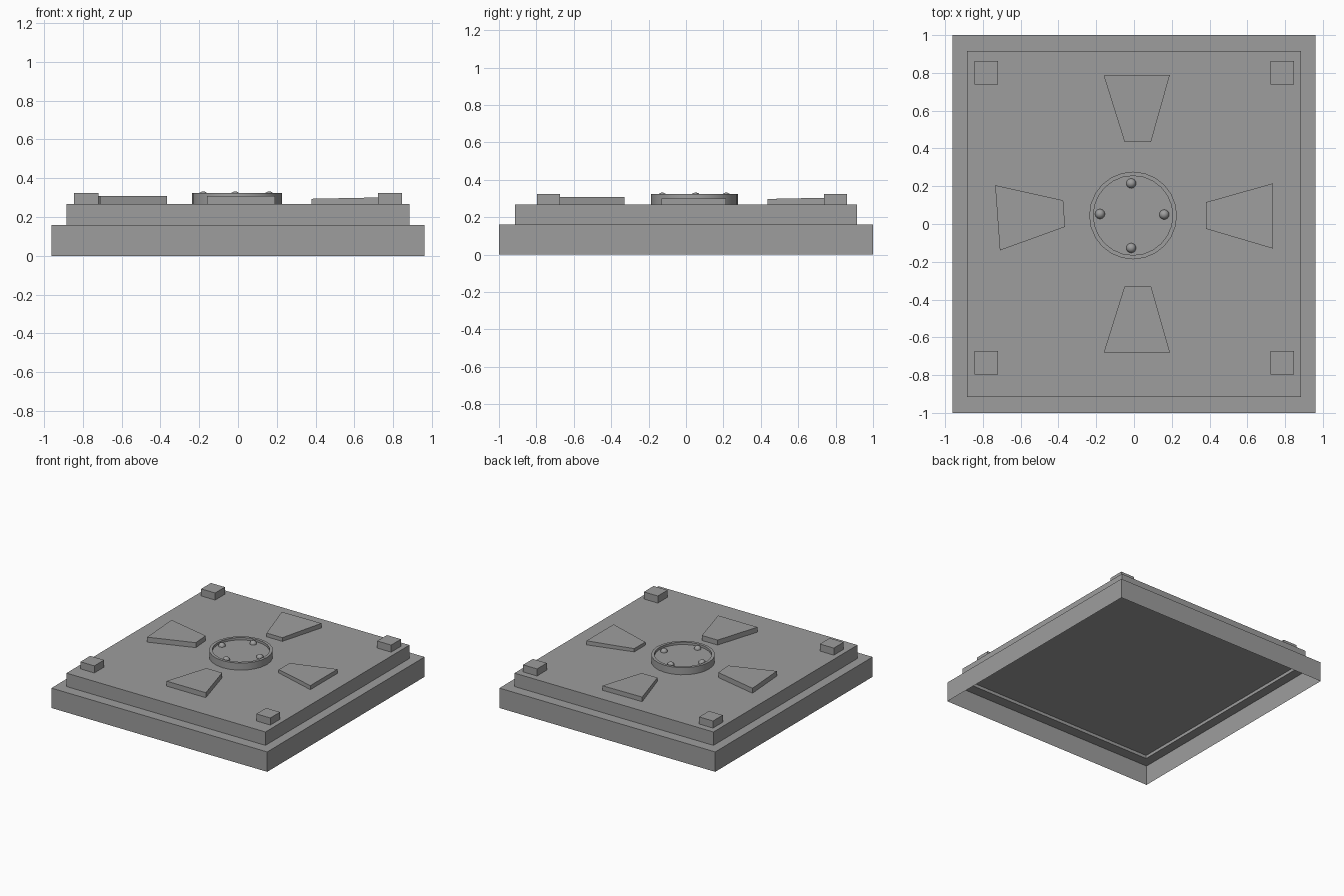
import bpy, bmesh
from math import cos, sin, pi, radians

cube = bpy.data.objects.get("Cube")
if cube:
    bpy.data.objects.remove(cube)

grey = bpy.data.materials.new("plain grey")
grey.use_nodes = True
COLOUR = (0.34, 0.34, 0.34, 1)
grey.diffuse_color = COLOUR
grey.node_tree.nodes["Principled BSDF"].inputs["Base Color"].default_value = COLOUR


def finish(name, bm, smooth=False):
    mesh = bpy.data.meshes.new(name)
    bm.to_mesh(mesh)
    bm.free()
    mesh.materials.append(grey)
    if smooth:
        for p in mesh.polygons:
            p.use_smooth = True
        mesh.set_sharp_from_angle(angle=radians(35))
    obj = bpy.data.objects.new(name, mesh)
    bpy.context.collection.objects.link(obj)
    return obj


def skin(name, loops, smooth=False):
    """Join matching counter-clockwise loops from the bottom up and cap the last."""
    bm = bmesh.new()
    rows = [[bm.verts.new(p) for p in loop] for loop in loops]
    n = len(rows[0])
    for low, high in zip(rows, rows[1:]):
        for i in range(n):
            j = (i + 1) % n
            bm.faces.new((low[i], low[j], high[j], high[i]))
    bm.faces.new(rows[-1])
    return finish(name, bm, smooth)


def rect(hx, hy, z, cx=0, cy=0):
    return [(cx + sx * hx, cy + sy * hy, z)
            for sx, sy in ((-1, -1), (1, -1), (1, 1), (-1, 1))]


def circle(r, z, cx, cy, n=24):
    return [(cx + r * cos(2 * pi * i / n), cy + r * sin(2 * pi * i / n), z)
            for i in range(n)]


# Stepped base, open underneath
BASE, DECK = 0.16, 0.268
skin("stepped_base", [rect(0.96, 1.0, 0), rect(0.96, 1.0, BASE),
                      rect(0.885, 0.915, BASE), rect(0.885, 0.915, DECK)])

# Underside plate, slightly recessed in the upper step
bm = bmesh.new()
bm.faces.new([bm.verts.new(p) for p in reversed(rect(0.885, 0.915, 0.185))])
finish("underside_plate", bm)

# Corner blocks
for side, x in (("right", -0.782), ("left", 0.784)):
    for end, y in (("front", -0.735), ("back", 0.80)):
        skin(f"corner_block_{end}_{side}",
             [rect(0.062, 0.062, z, x, y) for z in (DECK, 0.325)])

# Tapered pads around the centre, each with its inner and outer top height
pads = {
    "front": ([(-0.16, -0.68), (0.19, -0.68), (0.09, -0.33), (-0.05, -0.33)], 0.308, 0.308),
    "back": ([(0.19, 0.79), (-0.16, 0.785), (-0.05, 0.435), (0.09, 0.435)], 0.305, 0.298),
    "right": ([(-0.735, 0.205), (-0.71, -0.14), (-0.365, -0.015), (-0.375, 0.125)], 0.308, 0.308),
    "left": ([(0.735, -0.13), (0.735, 0.215), (0.38, 0.115), (0.38, -0.025)], 0.301, 0.294),
}
for side, (outline, outer, inner) in pads.items():
    heights = (outer, outer, inner, inner)
    skin(f"pad_{side}", [[(x, y, DECK) for x, y in outline],
                         [(x, y, z) for (x, y), z in zip(outline, heights)]])

# Central dish with a raised rim
CX, CY, FLOOR = -0.005, 0.045, 0.306
skin("centre_dish", [circle(r, z, CX, CY) for r, z in
                     ((0.232, DECK), (0.232, 0.325), (0.21, 0.325), (0.21, FLOOR))],
     smooth=True)

# Round studs on the dish
studs = {"right": (-0.18, 0.053), "left": (0.16, 0.05),
         "back": (-0.015, 0.215), "front": (-0.015, -0.127)}
for side, (x, y) in studs.items():
    bm = bmesh.new()
    bmesh.ops.create_uvsphere(bm, u_segments=16, v_segments=10, radius=0.026)
    stud = finish(f"stud_{side}", bm, smooth=True)
    stud.location = (x, y, FLOOR)
